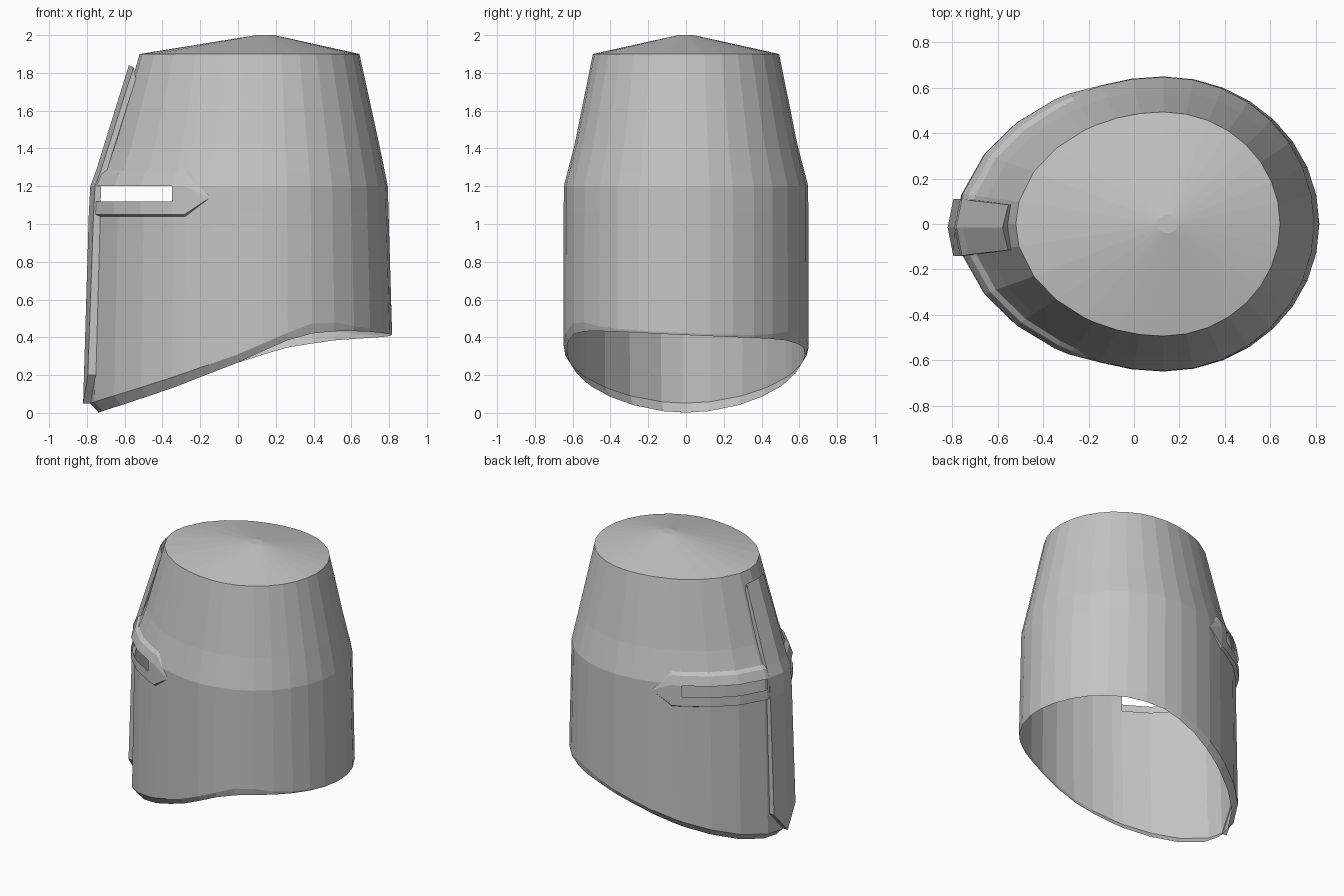
import bpy, bmesh, math

old = bpy.data.objects.get("Cube")
if old:
    bpy.data.objects.remove(old, do_unlink=True)

steel = bpy.data.materials.new("grey_steel")
steel.use_nodes = True
GREY = (0.55, 0.55, 0.55, 1)
steel.diffuse_color = GREY
steel.node_tree.nodes["Principled BSDF"].inputs["Base Color"].default_value = GREY

CX = 0.13                       # widest station of the egg-shaped plan
# height, front reach, back reach, half width, pinch of the front cheeks
LEVELS = [(0, -.785, .828, .65, .036), (1.2, -.75, .793, .647, .026),
          (1.42, -.665, .748, .59, .02), (1.9, -.52, .643, .493, .008)]
HALF = [0, 11.5, 28, 43, 57, 62, 71.5, 81] + [90 + 11.25 * i for i in range(9)]
ANGLES = HALF + [-a for a in HALF[-2:0:-1]]
SLIT_END = 57


def lerp_table(table, v):
    """Interpolate the columns of a table keyed by its first entry."""
    v = min(max(v, table[0][0]), table[-1][0])
    for a, b in zip(table, table[1:]):
        if v <= b[0]:
            f = (v - a[0]) / (b[0] - a[0])
            return [p + (q - p) * f for p, q in zip(a[1:], b[1:])]


def wall(z, deg, off=0.0):
    """Point on the helmet wall, pushed outward by off."""
    front, back, side, pinch = lerp_table(LEVELS, z)
    t = math.radians(deg)
    c, s = math.cos(t), math.sin(t)
    reach = (CX - front if c > 0 else back - CX) + off
    k = 1 - pinch * math.sin(2 * t) ** 2 if c > 0 else 1
    return (CX - reach * c * k, (side + off) * s * k, z)


def make_object(name, rows, closed, skip=lambda r, c: False, caps=()):
    """Skin rows of points into a flat-shaded mesh."""
    bm = bmesh.new()
    grid = [[bm.verts.new(p) for p in row] for row in rows]
    n = len(grid[0])
    for r in range(len(grid) - 1):
        for c in range(n if closed else n - 1):
            if not skip(r, c):
                d = (c + 1) % n
                bm.faces.new((grid[r][c], grid[r][d], grid[r + 1][d], grid[r + 1][c]))
    for r in caps:
        bm.faces.new(grid[r])
    bmesh.ops.remove_doubles(bm, verts=bm.verts, dist=0.0005)
    bmesh.ops.triangulate(bm, faces=[f for f in bm.faces if len(f.verts) > 4])
    bmesh.ops.recalc_face_normals(bm, faces=bm.faces)
    mesh = bpy.data.meshes.new(name)
    bm.to_mesh(mesh)
    bm.free()
    mesh.materials.append(steel)
    obj = bpy.data.objects.new(name, mesh)
    bpy.context.collection.objects.link(obj)
    return obj


# Slanted lower edge: x, outer height, inner height, inset of the turned rim
HEM = [(-.785, .05, 0, .045), (-.4, .17, .12, .04), (0, .31, .268, .025),
       (.25, .4, .362, .015), (.45, .465, .405, .01), (.66, .432, .414, .005),
       (.82, .422, .412, .003)]


def hem(deg, inner):
    x, y, _ = wall(.2, deg)
    outer_z, inner_z, inset = lerp_table(HEM, x)
    tilt = -.045 * y * min(max(x, 0) / .4, 1)
    px, py, _ = wall(outer_z, deg, -inset if inner else 0)
    return (px, py, (inner_z if inner else outer_z) + tilt)


# Helmet shell with a shallow conical crown, open behind the visor
crown = [(.15 + (p[0] - CX) * .08, p[1] * .08, 2) for p in (wall(1.9, a) for a in ANGLES)]
shell_rows = [[hem(a, True) for a in ANGLES], [hem(a, False) for a in ANGLES]]
shell_rows += [[wall(z, a) for a in ANGLES] for z in (1.06, 1.2, 1.265, 1.42, 1.9)]
shell_rows.append(crown)


def behind_visor(r, c):
    a, b = ANGLES[c], ANGLES[(c + 1) % len(ANGLES)]
    return r in (2, 3) and max(abs(a), abs(b)) <= SLIT_END


make_object("helmet_shell", shell_rows, True, behind_visor, caps=[-1])

# Raised visor band with an eye slit on each side, sinking away to points
front = [a for a in HALF if a < 80]
VISOR_ANGLES = [-a for a in front[:0:-1]] + front
VISOR = [(1.04, 0), (1.05, .023), (1.12, .023), (1.2, .023), (1.265, .02), (1.285, 0)]


def visor_point(z, off, deg):
    if abs(deg) > 70:
        return wall(1.14, deg, .002)
    fade = min(1, (80 - abs(deg)) / 30)
    return wall(z, deg, .002 + off * fade)


visor_rows = [[visor_point(z, off, a) for a in VISOR_ANGLES] for z, off in VISOR]


def eye_slit(r, c):
    a, b = abs(VISOR_ANGLES[c]), abs(VISOR_ANGLES[c + 1])
    return r == 2 and max(a, b) <= SLIT_END and min(a, b) > 5


make_object("visor_band", visor_rows, False, eye_slit)

# Ridged nose band: base height, side height, ridge height, ridge x, half width
BAND = [(.2, .2, .05, -.82, .125), (1.05, 1.05, 1.05, -.79, .125),
        (1.2, 1.2, 1.2, -.782, .125), (1.28, 1.28, 1.28, -.752, .12),
        (1.77, 1.83, 1.84, -.578, .1)]
band_rows = []
for zb, zs, zm, x, w in BAND:
    y = -.015
    base, root = wall(zb, 11.5)[0] + .004, wall(min(zb, zm), 0)[0] + .004
    band_rows.append([(base, y - w, zb), (x + .025, y - w, zs), (x, y, zm),
                      (x + .025, y + w, zs), (base, y + w, zb), (root, y, min(zb, zm))])
make_object("nose_band", band_rows, True, caps=[0, -1])
